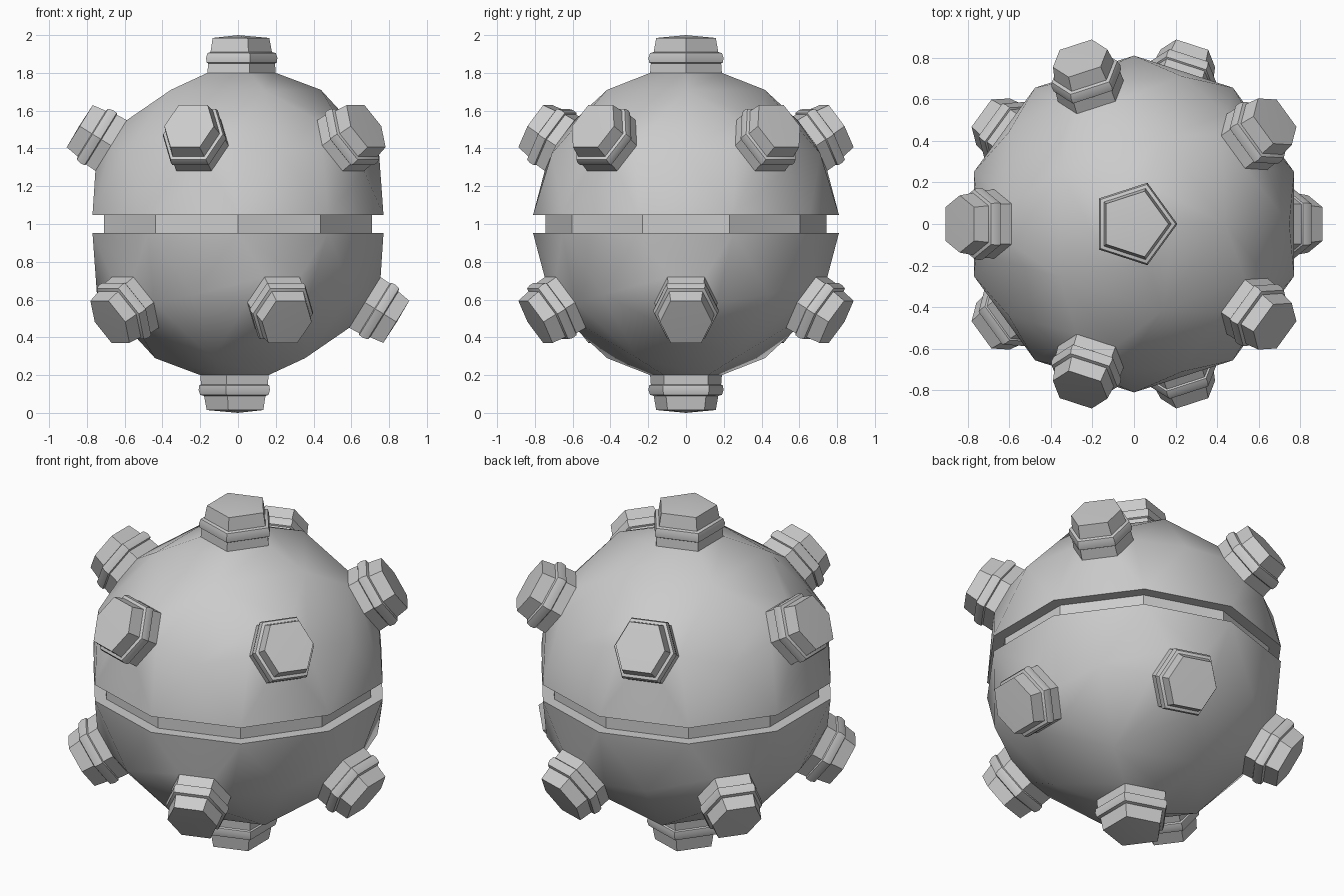
import bpy, bmesh, math
from mathutils import Vector

cube = bpy.data.objects.get("Cube")
if cube:
    bpy.data.objects.remove(cube, do_unlink=True)

R = 0.835                      # body radius
GAP, RIM, CORE = 0.047, 0.81, 0.745
LIFT = Vector((0, 0, 1))

steel = bpy.data.materials.new("grey_steel")
steel.use_nodes = True
colour = (0.6, 0.6, 0.6, 1)
steel.diffuse_color = colour
steel.node_tree.nodes["Principled BSDF"].inputs["Base Color"].default_value = colour


def finish(bm, name, angle):
    """Turn a bmesh into a shaded object standing on the ground."""
    bmesh.ops.recalc_face_normals(bm, faces=bm.faces)
    bmesh.ops.translate(bm, verts=bm.verts, vec=LIFT)
    mesh = bpy.data.meshes.new(name)
    bm.to_mesh(mesh)
    bm.free()
    mesh.materials.append(steel)
    obj = bpy.data.objects.new(name, mesh)
    bpy.context.collection.objects.link(obj)
    bpy.ops.object.select_all(action='DESELECT')
    obj.select_set(True)
    bpy.context.view_layer.objects.active = obj
    bpy.ops.object.shade_smooth_by_angle(angle=math.radians(angle))


def loft(rings, name, apex=None):
    """Skin a stack of matching rings, closing the last one to a point."""
    bm = bmesh.new()
    loops = [[bm.verts.new(p) for p in ring] for ring in rings]
    n = len(loops[0])
    for low, high in zip(loops, loops[1:]):
        for i in range(n):
            j = (i + 1) % n
            bm.faces.new((low[i], low[j], high[j], high[i]))
    if apex:
        tip = bm.verts.new(apex)
        for i in range(n):
            bm.faces.new((loops[-1][i], loops[-1][(i + 1) % n], tip))
    finish(bm, name, 35)


def open_socket(bm, v):
    """Cut the corner off at v; return its direction and the ordered rim."""
    n = v.co.normalized()
    pole = abs(n.z) > 0.9
    cut, depth = (0.455, 0.80) if pole else (0.378, 0.79)
    rim = [bmesh.utils.edge_split(e, v, cut)[1] for e in list(v.link_edges)]
    for f in list(v.link_faces):
        a, b = [w for w in f.verts if w in rim]
        bmesh.utils.face_split(f, a, b)
    bmesh.ops.delete(bm, geom=[v], context='VERTS')
    for w in rim:
        w.co += n * (depth - w.co.dot(n))
    side = (rim[0].co - n * depth).normalized()
    up = n.cross(side)
    rim.sort(key=lambda w: math.atan2(w.co.dot(up), w.co.dot(side)))
    return n, depth, [w.co - n * depth for w in rim]


# Faceted ball with a socket at each horn position
bpy.ops.mesh.primitive_ico_sphere_add(subdivisions=2, radius=R)
source = bpy.context.object
bm = bmesh.new()
bm.from_mesh(source.data)
bpy.data.objects.remove(source, do_unlink=True)
corners = [v for v in bm.verts if 0.5 < abs(v.co.z / R) < 0.55 or abs(v.co.z / R) > 0.99]
sockets = [open_socket(bm, v) for v in corners]

# Part the two halves at the equator
seam = [e for e in bm.edges if all(abs(v.co.z) < 1e-3 for v in e.verts)]
bmesh.ops.split_edges(bm, edges=seam)
for v in bm.verts:
    if abs(v.co.z) < 1e-3:
        half = sum(f.calc_center_median().z for f in v.link_faces)
        v.co *= RIM / R
        v.co.z = math.copysign(GAP, half)
finish(bm, "body_shell", 40)

# Recessed band between the halves
band = []
for r, z in ((RIM, GAP), (CORE, GAP), (CORE, -GAP), (RIM, -GAP)):
    turns = [math.radians(18 + 36 * i) for i in range(10)]
    band.append([Vector((r * math.cos(a), r * math.sin(a), z)) for a in turns])
loft(band, "equator_groove")

# Horns: collar, rounded ring and tapered cap
PROFILE = ((0.85, 0.98), (0.855, 1.03), (0.88, 1.045), (0.905, 1.0),
           (0.91, 0.9), (0.985, 0.83))
for k, (n, depth, rim) in enumerate(sockets):
    rings = [[n * depth + p for p in rim]]
    rings += [[n * d + p * s for p in rim] for d, s in PROFILE]
    loft(rings, f"contact_horn_{k + 1}", n * (1.0 if abs(n.z) > 0.9 else 0.988))
